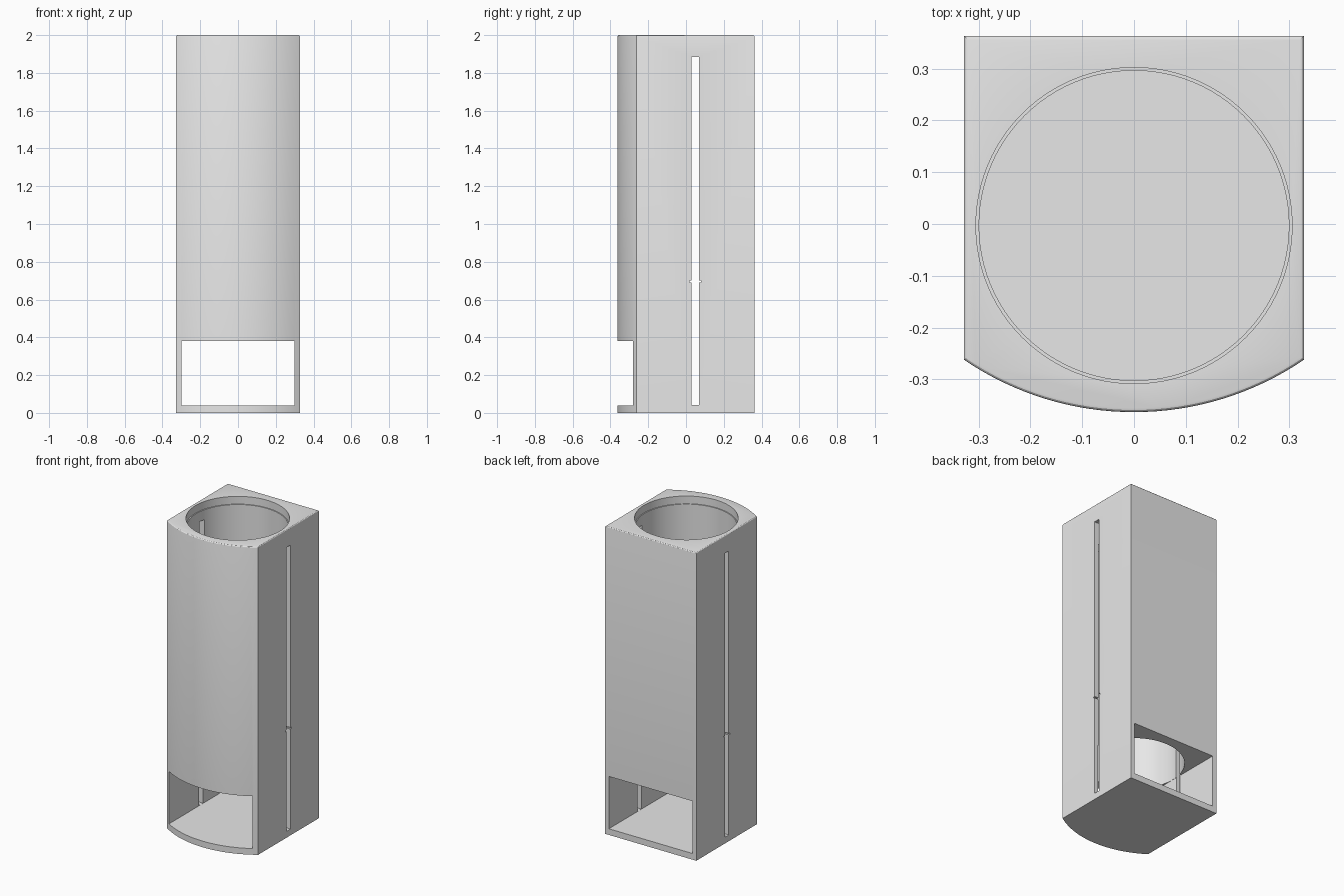
import bpy, bmesh
from math import sin, cos, asin

if "Cube" in bpy.data.objects:
    bpy.data.objects.remove(bpy.data.objects["Cube"], do_unlink=True)

HALF_W, BACK, FRONT, CORNER, HEIGHT = 0.328, 0.363, -0.363, -0.262, 2.0

grey = bpy.data.materials.new("plain_grey")
grey.use_nodes = True
grey.diffuse_color = (0.8, 0.8, 0.8, 1)
grey.node_tree.nodes["Principled BSDF"].inputs["Base Color"].default_value = (0.8, 0.8, 0.8, 1)


def make_object(name, bm):
    bmesh.ops.recalc_face_normals(bm, faces=bm.faces)
    mesh = bpy.data.meshes.new(name)
    bm.to_mesh(mesh)
    bm.free()
    mesh.materials.append(grey)
    obj = bpy.data.objects.new(name, mesh)
    bpy.context.collection.objects.link(obj)
    return obj


def prism(name, outline, z0, z1, top_round=0):
    bm = bmesh.new()
    base = bm.faces.new([bm.verts.new((x, y, z0)) for x, y in outline])
    new = bmesh.ops.extrude_face_region(bm, geom=[base])["geom"]
    top = [v for v in new if isinstance(v, bmesh.types.BMVert)]
    bmesh.ops.translate(bm, verts=top, vec=(0, 0, z1 - z0))
    if top_round:
        rim = [e for e in bm.edges if all(v.co.z > z1 - 0.001 for v in e.verts)]
        bmesh.ops.bevel(bm, geom=rim, offset=top_round, segments=3,
                        profile=0.5, affect='EDGES')
    return make_object(name, bm)


def box(name, x, y0, y1, z0, z1):
    return prism(name, [(-x, y0), (x, y0), (x, y1), (-x, y1)], z0, z1)


def cylinder(name, radius, z0, z1, sides=96):
    step = 6.283185 / sides
    return prism(name, [(radius * cos(i * step), radius * sin(i * step) - 0.003)
                        for i in range(sides)], z0, z1)


# Tower with a bowed front and softened top rim
sagitta = CORNER - FRONT
radius = (HALF_W ** 2 + sagitta ** 2) / (2 * sagitta)
half_angle = asin(HALF_W / radius)
steps = 32
outline = [(HALF_W, BACK), (-HALF_W, BACK)]
for i in range(steps + 1):
    a = half_angle * (2 * i / steps - 1)
    outline.append((radius * sin(a), FRONT + radius - radius * cos(a)))
body = prism("tower_body", outline, 0, HEIGHT, top_round=0.008)

# Openings: window through front and back, bore with lip, side slots with notch
cutters = [
    box("window_cutter", 0.3, -0.5, 0.5, 0.04, 0.38),
    cylinder("bore_cutter", 0.299, 0.3, 2.2),
    cylinder("lip_cutter", 0.305, 1.95, 2.2),
    box("slot_cutter", 0.5, 0.03, 0.07, 0.041, 1.885),
    box("notch_cutter", 0.5, 0.018, 0.08, 0.69, 0.7),
]
bpy.context.view_layer.objects.active = body
for cutter in cutters:
    cutter.hide_render = True
    mod = body.modifiers.new(cutter.name, 'BOOLEAN')
    mod.operation = 'DIFFERENCE'
    mod.solver = 'EXACT'
    mod.object = cutter
    bpy.ops.object.modifier_apply(modifier=mod.name)
for cutter in cutters:
    bpy.data.objects.remove(cutter, do_unlink=True)

# Smooth the curved walls, keep edges crisp
bpy.ops.object.select_all(action='DESELECT')
body.select_set(True)
bpy.ops.object.shade_smooth_by_angle(angle=0.35)
